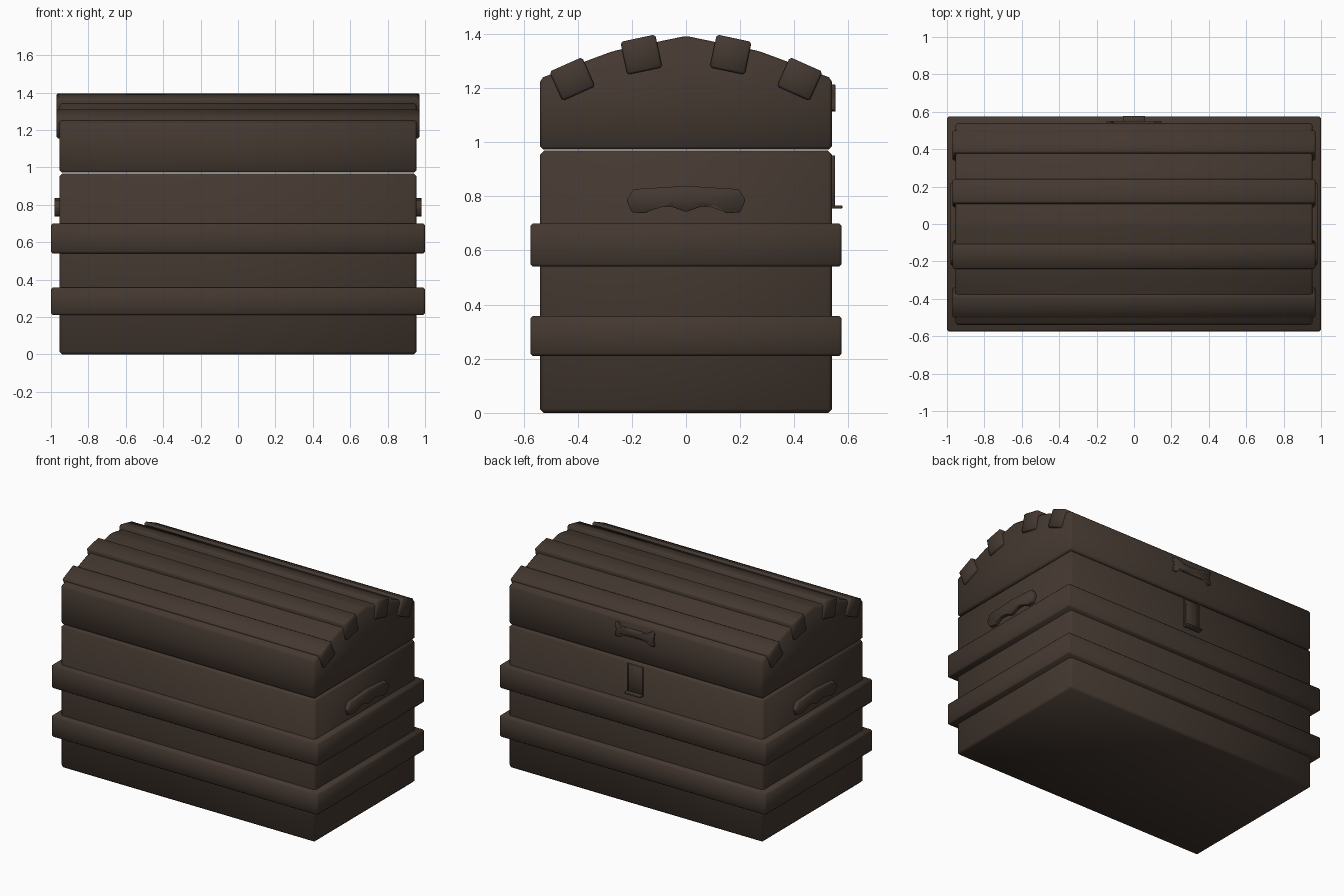
import bpy
import bmesh
from math import radians
from mathutils import Matrix, Vector

default = bpy.data.objects.get("Cube")
if default:
    bpy.data.objects.remove(default, do_unlink=True)

# Single dark wood colour
COLOUR = (0.058, 0.040, 0.030, 1.0)
wood = bpy.data.materials.new("dark brown wood")
wood.use_nodes = True
wood.diffuse_color = COLOUR
bsdf = next(n for n in wood.node_tree.nodes if n.type == 'BSDF_PRINCIPLED')
bsdf.inputs["Base Color"].default_value = COLOUR
bsdf.inputs["Roughness"].default_value = 0.8


def rect(half, low, high):
    return [(-half, low), (half, low), (half, high), (-half, high)]


def mirrored(points):
    """Close a right-hand outline by mirroring it about the vertical axis."""
    return points + [(-a, b) for a, b in reversed(points) if a > 0]


def prism(name, outline, axis, start, end, bevel=0.0):
    """Extrude an outline along x or y, chamfer it, and fan its main faces."""
    def place(a, b, depth):
        return (depth, a, b) if axis == 'x' else (a, depth, b)
    bm = bmesh.new()
    base = bm.faces.new([bm.verts.new(place(a, b, start)) for a, b in outline])
    grown = bmesh.ops.extrude_face_region(bm, geom=[base], use_keep_orig=True)
    moved = [g for g in grown["geom"] if isinstance(g, bmesh.types.BMVert)]
    bmesh.ops.translate(bm, verts=moved, vec=Vector(place(0, 0, end - start)))
    bmesh.ops.recalc_face_normals(bm, faces=bm.faces[:])
    chamfers = set()
    if bevel:
        made = bmesh.ops.bevel(bm, geom=bm.edges[:], offset=bevel, segments=1,
                               profile=0.5, affect='EDGES', clamp_overlap=True)
        chamfers = set(made["faces"])
        bmesh.ops.poke(bm, faces=[f for f in bm.faces if f not in chamfers])
    bmesh.ops.recalc_face_normals(bm, faces=bm.faces[:])
    mesh = bpy.data.meshes.new(name)
    bm.to_mesh(mesh)
    bm.free()
    mesh.materials.append(wood)
    obj = bpy.data.objects.new(name, mesh)
    bpy.context.collection.objects.link(obj)
    bpy.ops.object.select_all(action='DESELECT')
    obj.select_set(True)
    bpy.context.view_layer.objects.active = obj
    bpy.ops.object.shade_smooth_by_angle(angle=radians(60))
    return obj


# Chest body and the two bands around it
prism("chest_body", rect(0.54, 0, 0.968), 'x', -0.955, 0.955, 0.015)
for name, low, high in (("lower_band", 0.21, 0.358), ("upper_band", 0.54, 0.70)):
    prism(name, rect(0.575, low, high), 'x', -1.0, 1.0, 0.01)

# Faceted arched lid
lid = mirrored([(0.54, 0.972), (0.54, 1.235), (0.27, 1.336), (0, 1.392)])
prism("lid", lid, 'x', -0.955, 0.955, 0.013)

# Four slats along the lid, tilted to follow the arch
for side, label in ((-1, "front"), (1, "back")):
    for name, y, z, tilt, height in (("outer", 0.42, 1.233, 24, 0.118),
                                     ("inner", 0.165, 1.323, 12, 0.124)):
        slat = prism(f"{label}_{name}_slat", rect(0.066, -height / 2, height / 2),
                     'x', -0.97, 0.97, 0.008)
        slat.data.transform(Matrix.Translation((0, y, z))
                            @ Matrix.Rotation(radians(-side * tilt), 4, 'X')
                            if side > 0 else
                            Matrix.Translation((0, -y, z))
                            @ Matrix.Rotation(radians(tilt), 4, 'X'))

# Scalloped grip on each end
grip = mirrored([(0, 0.742), (0.055, 0.762), (0.105, 0.764), (0.15, 0.737),
                 (0.2, 0.741), (0.22, 0.785), (0.195, 0.826), (0, 0.838)])
for side, label in ((-1, "right"), (1, "left")):
    prism(f"{label}_handle", grip, 'x', side * 0.94, side * 0.981, 0.003)

# Latch: flared plate on the lid, strip and ledge on the body
flared = [(0.11, 1.137), (0.122, 1.112), (0.148, 1.118), (0.14, 1.162),
          (0.148, 1.207), (0.122, 1.213), (0.11, 1.188)]
prism("lid_latch_plate", mirrored(flared), 'y', 0.53, 0.552, 0.002)
prism("body_latch_strip", rect(0.06, 0.757, 0.95), 'y', 0.53, 0.546, 0.002)
prism("latch_ledge", rect(0.06, 0.755, 0.766), 'y', 0.53, 0.577, 0.002)
for side, label in ((-1, "right"), (1, "left")):
    rim = prism(f"{label}_latch_rim", rect(0.005, 0.757, 0.95), 'y', 0.53, 0.55, 0.001)
    rim.location.x = side * 0.055
